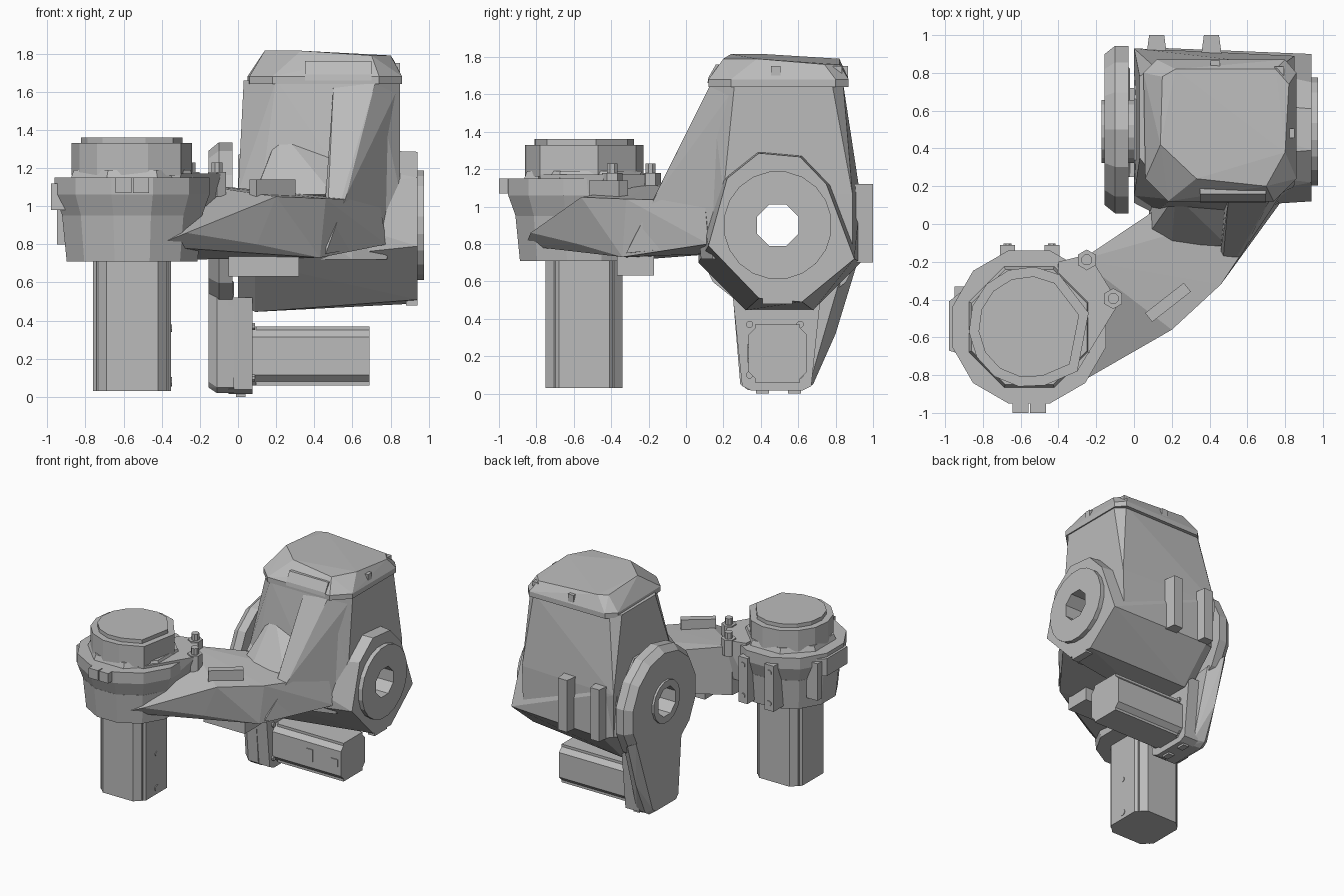
import bpy, bmesh
from math import cos, sin, pi, radians
from mathutils import Vector, Matrix

cube = bpy.data.objects.get("Cube")
if cube:
    bpy.data.objects.remove(cube, do_unlink=True)

grey = bpy.data.materials.new("cast grey")
grey.use_nodes = True
grey.diffuse_color = (0.5, 0.5, 0.5, 1)
grey.node_tree.nodes["Principled BSDF"].inputs["Base Color"].default_value = (0.5, 0.5, 0.5, 1)


def finish(name, bm):
    bmesh.ops.recalc_face_normals(bm, faces=bm.faces)
    mesh = bpy.data.meshes.new(name)
    bm.to_mesh(mesh)
    bm.free()
    mesh.materials.append(grey)
    obj = bpy.data.objects.new(name, mesh)
    bpy.context.collection.objects.link(obj)
    return obj


def hull(name, points):
    """Convex faceted casting through the given points."""
    bm = bmesh.new()
    for p in points:
        bm.verts.new(p)
    out = bmesh.ops.convex_hull(bm, input=bm.verts)
    loose = {g for g in out["geom_interior"] + out["geom_unused"] if isinstance(g, bmesh.types.BMVert)}
    bmesh.ops.delete(bm, geom=list(loose), context='VERTS')
    bmesh.ops.dissolve_limit(bm, angle_limit=radians(1), verts=bm.verts, edges=bm.edges)
    return finish(name, bm)


def box(name, x, y, z, turn=0):
    """Box from its three ranges, optionally turned about z."""
    bm = bmesh.new()
    spans = (x, y, z)
    size = [b - a for a, b in spans]
    mid = Vector([(a + b) / 2 for a, b in spans])
    bmesh.ops.create_cube(bm, size=1, matrix=Matrix.Translation(mid)
                          @ Matrix.Rotation(turn, 4, 'Z') @ Matrix.Diagonal((*size, 1)))
    return finish(name, bm)


def ring(centre, radius, axis, n=8):
    """Regular polygon of points in the plane across an axis."""
    c = Vector(centre)
    pts = []
    for i in range(n):
        a = 2 * pi * (i + 0.5) / n
        u, v = radius * cos(a), radius * sin(a)
        pts.append(c + (Vector((u, v, 0)) if axis == 'z' else Vector((0, u, v))
                        if axis == 'x' else Vector((u, 0, v))))
    return pts


def chamfered(centre, half, cut, axis):
    """Square outline with cut corners."""
    c = Vector(centre)
    pts = []
    for s in (-1, 1):
        for t in (-1, 1):
            for u, v in ((s * half, t * (half - cut)), (s * (half - cut), t * half)):
                pts.append(c + (Vector((u, v, 0)) if axis == 'z' else Vector((0, u, v))))
    return pts


def level(z, *outline):
    return [(x, y, z) for x, y in outline]


def slab(x, *outline):
    return [(x, y, z) for y, z in outline]


def rod(name, start, length, radius, axis, n=12):
    step = Vector([length * (a == axis) for a in 'xyz'])
    return hull(name, ring(start, radius, axis, n) + ring(Vector(start) + step, radius, axis, n))


# Front joint: drive motor, faceted housing, collar and output disc
jx, jy = -0.555, -0.545
hull("front_motor", chamfered((jx, jy, 0.03), 0.205, 0.07, 'z')
     + chamfered((jx, jy, 0.73), 0.205, 0.07, 'z'))
for s in (-1, 1):
    box("front_motor_rib", (jx + s * 0.17 - 0.018, jx + s * 0.17 + 0.018),
        (jy - 0.16, jy + 0.16), (0.03, 0.72))
hull("front_housing_base", ring((jx, jy, 0.71), 0.355, 'z', 12) + ring((jx, jy, 0.95), 0.38, 'z', 12))
hull("front_housing", ring((jx, jy, 0.9), 0.36, 'z', 12)
     + ring((jx, jy, 1.06), 0.42, 'z', 12) + ring((jx, jy, 1.15), 0.42, 'z', 12))
hull("front_collar", ring((jx, jy, 1.14), 0.35, 'z') + ring((jx, jy, 1.19), 0.33, 'z'))
disc = [(-0.24, -0.47), (-0.3, -0.78)] + [
    (jx + 0.32 * cos(a), jy + 0.32 * sin(a)) for a in [radians(d) for d in range(60, 310, 25)]]
hull("front_disc", level(1.16, *disc) + level(1.33, *disc))
cap = [(jx + (x - jx) * 0.84, jy + (y - jy) * 0.84) for x, y in disc]
hull("front_disc_cap", level(1.32, *cap) + level(1.36, *cap))
for z, r in ((0.08, 0.025), (0.36, 0.02)):
    rod("front_motor_plug", (-0.352, jy, z), 0.007, r, 'x', 10)

# Mounting pads round the front housing
for x in (-0.67, -0.435):
    box("rear_pad", (x - 0.04, x + 0.04), (-0.24, -0.11), (0.73, 1.1))
    for z in (0.79, 1.04):
        rod("rear_pad_bolt", (x, -0.12, z), 0.018, 0.022, 'y', 8)
hull("side_pad", [(x, y, z) for x, y0, y1 in ((-0.88, -0.7, -0.33), (-0.98, -0.67, -0.41))
                  for y in (y0, y1) for z in (0.98, 1.12)])
box("side_rib", (-0.95, -0.85), (-0.39, -0.33), (0.8, 1.1))
for x in (-0.6, -0.508):
    box("front_tab", (x - 0.042, x + 0.042), (-1, -0.88), (1.07, 1.15))

# Faceted arm linking the front joint to the main body
hull("arm", [(-0.44, -0.86, 0.79), (-0.27, -0.83, 0.86), (0.2, -0.56, 1.05), (-0.28, -0.19, 1.12),
             (-0.28, -0.19, 0.72), (0.1, -0.58, 0.8), (0.43, -0.34, 0.73), (0.46, -0.32, 1.04),
             (0.08, -0.06, 1.06), (0.08, -0.03, 0.75), (0.74, 0.1, 1.03), (0.78, 0.12, 0.8),
             (0.3, 0.2, 1.05), (0.3, 0.2, 0.75)])
hull("arm_root", level(1.17, (-0.42, -0.8), (-0.3, -0.78), (-0.08, -0.42), (-0.24, -0.16), (-0.4, -0.2))
     + level(0.85, (-0.45, -0.8), (-0.32, -0.78), (-0.15, -0.42), (-0.25, -0.2), (-0.4, -0.2)))
box("arm_under_box", (-0.05, 0.32), (-0.37, -0.17), (0.63, 0.77))
box("arm_top_bar", (0.05, 0.31), (-0.445, -0.385), (1.03, 1.14), radians(38))
for x, y in ((-0.25, -0.19), (-0.11, -0.395)):
    rod("arm_lug", (x, y, 1.05), 0.13, 0.055, 'z', 6)
    rod("arm_lug_bolt", (x, y, 1.17), 0.06, 0.03, 'z', 8)

# Main body: side-to-side barrel and the tower rising from it
by, bz = 0.5, 0.88
flange_face = [(0.39, 1.285), (0.61, 1.265), (0.75, 1.12), (0.9, 0.72), (0.62, 0.49),
               (0.39, 0.51), (0.12, 0.79), (0.22, 1.15)]
barrel = hull("body_barrel", ring((0, by, bz), 0.42, 'x') + ring((0.09, by, bz), 0.47, 'x')
              + slab(0.88, *flange_face) + slab(0.94, *flange_face))
rim = [(0.03, 0.35), (0.2, 0.13), (0.72, 0.13), (0.85, 0.26), (0.85, 0.78), (0.78, 0.84), (0.1, 0.84), (0.03, 0.78)]
tower = hull("body_tower", level(1.66, *rim) + level(1.4, (0.03, 0.84), (0.85, 0.82))
             + level(1.07, (0.0, 0.15), (0.12, 0.07), (0.6, 0.05), (0.85, 0.2), (0.85, 0.89), (0.0, 0.93))
             + level(0.72, (0.02, 0.16), (0.6, 0.08), (0.78, 0.14), (0.84, 0.89), (0.02, 0.9)))
hull("tower_fin", [(0.5, 0.13, 1.63), (0.72, 0.13, 1.65), (0.84, 0.25, 1.62), (0.46, -0.13, 1.07), (0.57, -0.16, 1.06),
                   (0.46, -0.32, 0.75), (0.76, 0.12, 0.8), (0.84, 0.26, 0.9), (0.5, 0.28, 0.8), (0.5, 0.28, 1.5)])
hull("tower_foot", [(0.08, -0.05, 1.04), (0.2, -0.1, 1.06), (0.5, -0.12, 1.06), (0.22, 0.15, 1.4),
                    (0.5, 0.13, 1.3), (0.08, 0.15, 1.05), (0.1, 0.15, 0.9), (0.5, 0.15, 0.9)])

# Lid with sloping rim and one cut corner
lid_base = [(0.06, 0.24), (0.18, 0.12), (0.74, 0.12), (0.86, 0.24), (0.86, 0.8), (0.8, 0.87), (0.12, 0.87), (0.05, 0.8)]
hull("tower_lid", level(1.64, *lid_base) + level(1.68, *lid_base)
     + level(1.815, (0.14, 0.42), (0.33, 0.24))
     + level(1.79, (0.15, 0.78), (0.22, 0.82), (0.7, 0.2), (0.8, 0.38))
     + level(1.76, (0.82, 0.74), (0.75, 0.82)))
latch = [(0.115, 1.66), (0.12, 1.69), (0.16, 1.76), (0.22, 1.76), (0.22, 1.66)]
hull("lid_front_latch", slab(0.35, *latch) + slab(0.7, *latch))
for x, y in ((0.825, 0.48), (0.43, 0.84), (0.77, 0.81)):
    box("lid_clip", (x - 0.025, x + 0.025), (y - 0.025, y + 0.025), (1.65, 1.75))

# Right flange ring and its lower tab
flange = rod("flange_ring", (0.93, by - 0.01, bz + 0.02), 0.045, 0.29, 'x', 20)
box("flange_tab", (0.88, 0.94), (0.41, 0.57), (0.48, 0.53))

# Belt cover on the left: round head and a tapered leg down to the lower motor
cover = hull("belt_cover_head", ring((-0.03, by, bz), 0.455, 'x', 14) + ring((-0.1, by, bz), 0.455, 'x', 14)
             + ring((-0.155, by, bz), 0.41, 'x', 14))
hull("belt_cover_leg", slab(-0.02, (0.29, 0.05), (0.33, 0.02), (0.62, 0.02), (0.66, 0.05), (0.82, 0.6), (0.25, 0.53))
     + slab(-0.11, (0.29, 0.05), (0.33, 0.02), (0.63, 0.02), (0.68, 0.05), (0.8, 0.32), (0.91, 0.68), (0.25, 0.53))
     + slab(-0.155, (0.32, 0.08), (0.35, 0.05), (0.61, 0.05), (0.65, 0.08), (0.86, 0.69), (0.28, 0.55)))
boss = rod("cover_boss", (-0.172, by - 0.01, bz + 0.02), 0.2, 0.17, 'x', 16)
mount = [(0.3, 0.04), (0.35, 0.015), (0.62, 0.015), (0.67, 0.04), (0.7, 0.42), (0.72, 0.52), (0.25, 0.52), (0.26, 0.42)]
hull("motor_mount", slab(-0.05, *mount) + slab(0.075, *mount))
for y in (0.41, 0.58):
    box("mount_foot", (-0.01, 0.04), (y - 0.035, y + 0.035), (0, 0.04))
for y in (0.34, 0.61):
    for z in (0.1, 0.37):
        rod("mount_screw", (0.07, y, z), 0.02, 0.02, 'x', 8)

# Lower motor lying along x
my, mz = 0.49, 0.215
hull("lower_motor", chamfered((0.07, my, mz), 0.155, 0.055, 'x') + chamfered((0.69, my, mz), 0.155, 0.055, 'x'))
for z in (0.085, 0.345):
    box("lower_motor_rib", (0.095, 0.69), (my - 0.12, my + 0.12), (z - 0.025, z + 0.025))
for x, h in ((0.41, 0.05), (0.635, 0.03)):
    box("motor_socket", (x - 0.03, x + 0.03), (0.328, 0.336), (mz - h, mz + h))

# Mounting bars on the back of the body
for x in (0.12, 0.41):
    hull("back_bar", [(x + s * w, y, z) for s in (-1, 1) for w, y in ((0.06, 0.85), (0.04, 1.0)) for z in (0.7, 1.12)])
    for z in (0.76, 1.06):
        rod("back_bar_bolt", (x, 0.99, z), 0.01, 0.022, 'y', 8)

# Bore passing right through the body
bore = rod("bore_cutter", (-0.4, by - 0.01, bz + 0.02), 1.6, 0.12, 'x', 8)
for part in (barrel, tower, flange, cover, boss):
    cut = part.modifiers.new("bore", 'BOOLEAN')
    cut.operation = 'DIFFERENCE'
    cut.solver = 'EXACT'
    cut.object = bore
    bpy.context.view_layer.objects.active = part
    bpy.ops.object.modifier_apply(modifier=cut.name)
bpy.data.objects.remove(bore, do_unlink=True)
